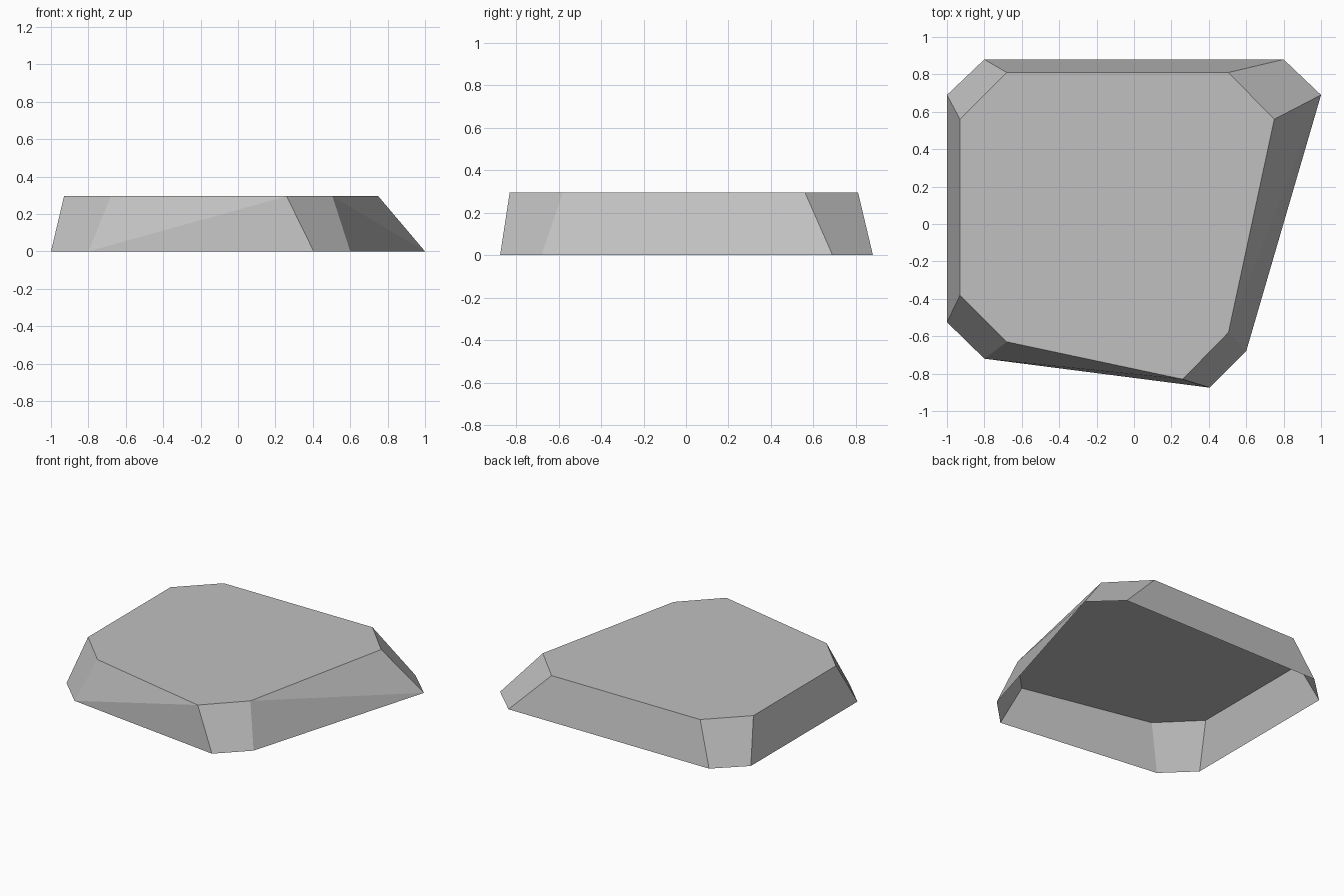
import bpy
import bmesh

cube = bpy.data.objects.get("Cube")
if cube:
    bpy.data.objects.remove(cube)

# Stone colour
stone = bpy.data.materials.new("stone_grey")
stone.use_nodes = True
colour = (0.53, 0.53, 0.53, 1)
stone.diffuse_color = colour
stone.node_tree.nodes["Principled BSDF"].inputs["Base Color"].default_value = colour

# Outlines, anticlockwise from the front left-hand end of the front wall
HEIGHT = 0.295
base_outline = [(-0.8, -0.72), (0.405, -0.875), (0.6, -0.68), (1, 0.69),
                (0.8, 0.88), (-0.8, 0.88), (-1, 0.69), (-1, -0.525)]
top_outline = [(-0.68, -0.63), (0.26, -0.83), (0.505, -0.58), (0.75, 0.56),
               (0.505, 0.81), (-0.68, 0.81), (-0.93, 0.56), (-0.93, -0.38)]

bm = bmesh.new()
base = [bm.verts.new((x, y, 0)) for x, y in base_outline]
top = [bm.verts.new((x, y, HEIGHT)) for x, y in top_outline]
bm.faces.new(top)

# Sloping walls; the underside stays open
for i in range(len(base)):
    j = (i + 1) % len(base)
    if i == 0:  # twisted front wall, folded towards the front corner
        bm.faces.new((base[i], base[j], top[j]))
        bm.faces.new((base[i], top[j], top[i]))
    elif i == 2:  # twisted side wall, folded the opposite way
        bm.faces.new((base[i], base[j], top[i]))
        bm.faces.new((base[j], top[j], top[i]))
    else:
        bm.faces.new((base[i], base[j], top[j], top[i]))

mesh = bpy.data.meshes.new("stone_slab")
bm.to_mesh(mesh)
bm.free()
mesh.materials.append(stone)
slab = bpy.data.objects.new("stone_slab", mesh)
bpy.context.collection.objects.link(slab)
